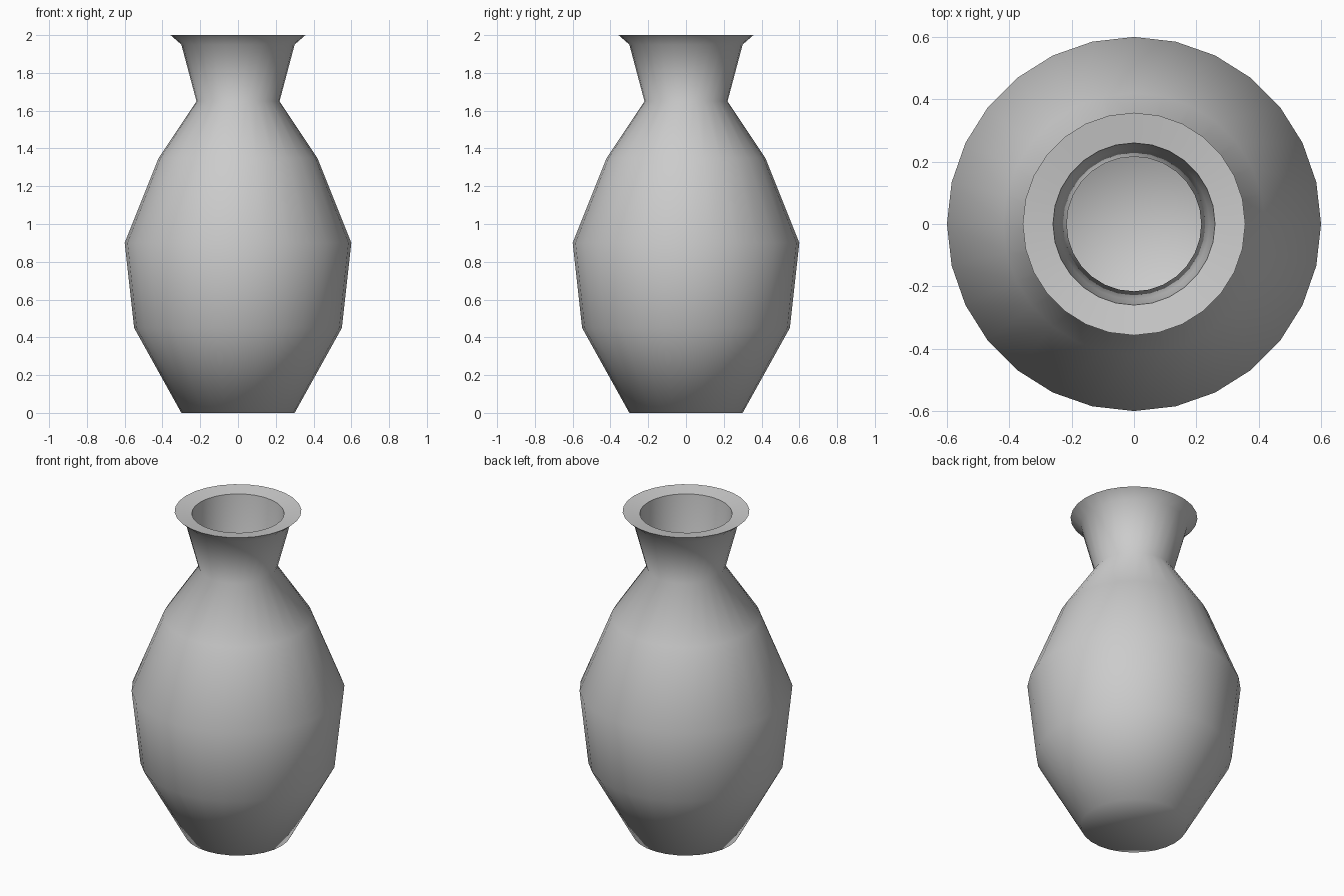
import bpy
import bmesh
import math

cube = bpy.data.objects.get("Cube")
if cube:
    bpy.data.objects.remove(cube, do_unlink=True)

SIDES = 28

# Radius and height along the outside, from the base centre up to the rim
outside = [(0, 0), (0.3, 0), (0.55, 0.45), (0.6, 0.9), (0.42, 1.35),
           (0.22, 1.65), (0.3, 1.95), (0.357, 2.0)]
# Down the mouth and the lining to the inner floor
inside = [(0.26, 1.985), (0.242, 1.75), (0.216, 1.65), (0.4, 1.35),
          (0.58, 0.9), (0.53, 0.45), (0.28, 0.03), (0, 0.03)]

# Grey clay
clay = bpy.data.materials.new("grey_clay")
clay.use_nodes = True
colour = (0.6, 0.6, 0.6, 1)
clay.diffuse_color = colour
clay.node_tree.nodes["Principled BSDF"].inputs["Base Color"].default_value = colour

# Vase body turned around the vertical axis
bm = bmesh.new()
verts = [bm.verts.new((r, 0, z)) for r, z in outside + inside]
edges = [bm.edges.new(pair) for pair in zip(verts, verts[1:])]
bmesh.ops.spin(bm, geom=verts + edges, cent=(0, 0, 0), axis=(0, 0, 1),
               angle=math.tau, steps=SIDES, use_merge=False)
bmesh.ops.remove_doubles(bm, verts=bm.verts, dist=0.0005)
bmesh.ops.recalc_face_normals(bm, faces=bm.faces)
mesh = bpy.data.meshes.new("vase_body")
bm.to_mesh(mesh)
bm.free()
mesh.materials.append(clay)
vase = bpy.data.objects.new("vase_body", mesh)
bpy.context.collection.objects.link(vase)

# Soft shading with a crisp rim
bpy.ops.object.select_all(action="DESELECT")
vase.select_set(True)
bpy.context.view_layer.objects.active = vase
bpy.ops.object.shade_smooth_by_angle(angle=math.radians(65))
